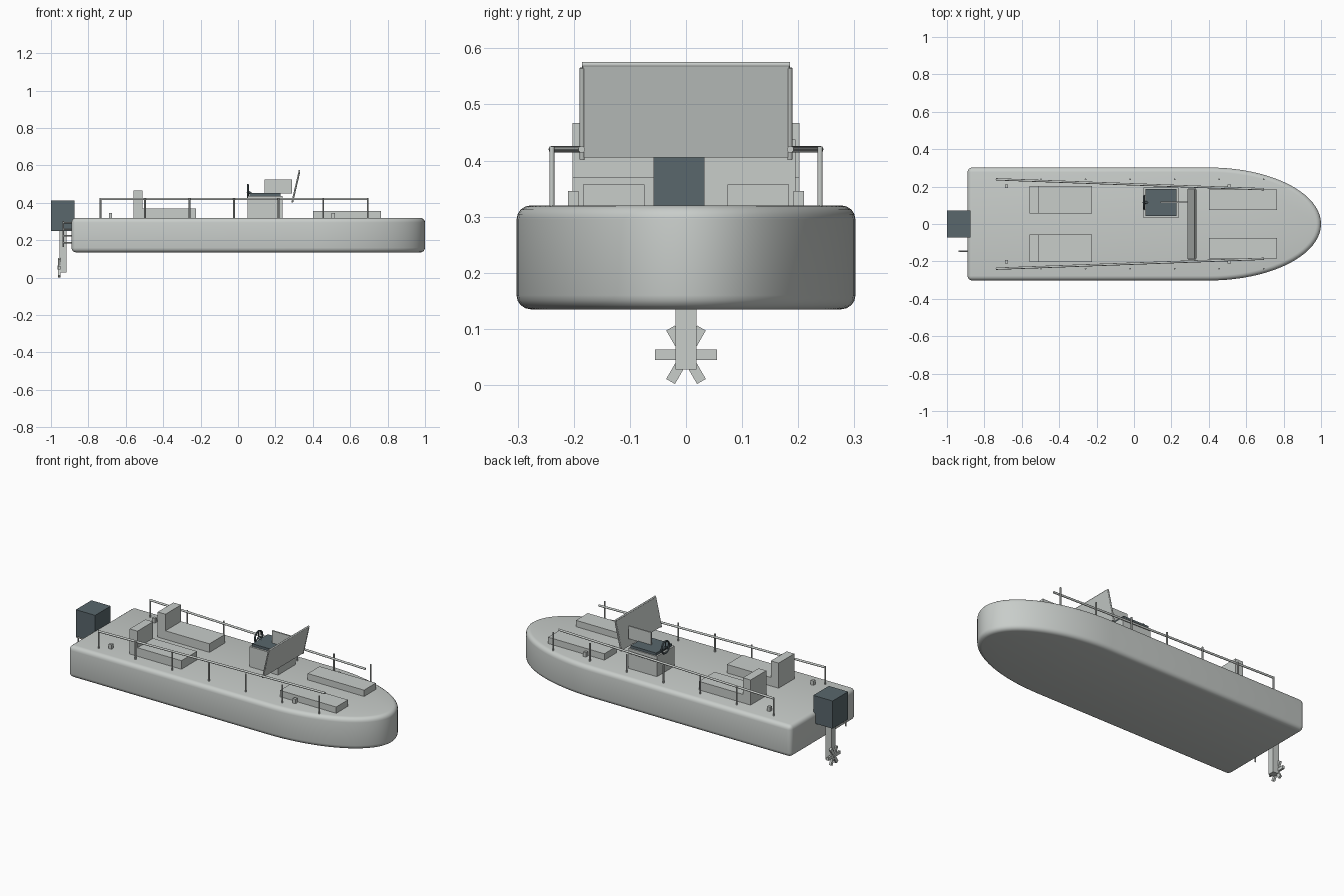
import bpy, bmesh, math
from mathutils import Vector, Matrix

if "Cube" in bpy.data.objects:
    bpy.data.objects.remove(bpy.data.objects["Cube"])


def material(name, rgb):
    m = bpy.data.materials.new(name)
    m.diffuse_color = (*rgb, 1)
    m.use_nodes = True
    m.node_tree.nodes["Principled BSDF"].inputs["Base Color"].default_value = m.diffuse_color
    return m


LIGHT = material("pale grey", (0.58, 0.61, 0.59))
DARK = material("dark slate", (0.10, 0.135, 0.15))


def finish(name, bm, mat, smooth=False):
    bmesh.ops.recalc_face_normals(bm, faces=bm.faces)
    me = bpy.data.meshes.new(name)
    bm.to_mesh(me)
    bm.free()
    me.materials.append(mat)
    ob = bpy.data.objects.new(name, me)
    bpy.context.collection.objects.link(ob)
    if smooth:
        bpy.ops.object.select_all(action='DESELECT')
        bpy.context.view_layer.objects.active = ob
        ob.select_set(True)
        bpy.ops.object.shade_smooth_by_angle(angle=math.radians(35))
    return ob


def box(name, x, y, z, mat=LIGHT, turn=None):
    """Box from (min, max) ranges, optionally turned about its centre."""
    bm = bmesh.new()
    size = [r[1] - r[0] for r in (x, y, z)]
    mid = Vector([(r[0] + r[1]) / 2 for r in (x, y, z)])
    mtx = Matrix.Translation(mid) @ (turn or Matrix()) @ Matrix.Diagonal((*size, 1))
    bmesh.ops.create_cube(bm, size=1, matrix=mtx)
    return finish(name, bm, mat)


def tube(name, a, b, r, mat=LIGHT, sides=12):
    a, b = Vector(a), Vector(b)
    d = b - a
    bm = bmesh.new()
    mtx = Matrix.Translation((a + b) / 2) @ d.to_track_quat('Z', 'Y').to_matrix().to_4x4()
    bmesh.ops.create_cone(bm, cap_ends=True, segments=sides, radius1=r, radius2=r,
                          depth=d.length, matrix=mtx)
    return finish(name, bm, mat, True)


# Hull: straight sides with an elliptical bow, extruded with rounded rims
bm = bmesh.new()
N = 40
outline = [(-0.89, -0.302)]
for i in range(N + 1):
    t = -math.pi / 2 + math.pi * i / N
    outline.append((0.4 + 0.6 * math.cos(t), 0.302 * math.sin(t)))
outline.append((-0.89, 0.302))
base = bm.faces.new([bm.verts.new((x, y, 0.135)) for x, y in outline])
top = bmesh.ops.extrude_face_region(bm, geom=[base])["geom"]
bmesh.ops.translate(bm, verts=[v for v in top if isinstance(v, bmesh.types.BMVert)],
                    vec=(0, 0, 0.185))
hull = finish("hull", bm, LIGHT)
bev = hull.modifiers.new("rounded rims", 'BEVEL')
bev.width, bev.segments = 0.025, 4
bev.limit_method, bev.angle_limit = 'ANGLE', math.radians(40)
bpy.context.view_layer.objects.active = hull
hull.select_set(True)
bpy.ops.object.modifier_apply(modifier=bev.name)
bpy.ops.object.shade_smooth_by_angle(angle=math.radians(35))

# Paired deck fittings
for side, s in (("left", 1), ("right", -1)):
    def span(a, b):
        return tuple(sorted((s * a, s * b)))
    box(f"stern_bench_{side}", (-0.51, -0.225), span(0.057, 0.202), (0.315, 0.37))
    box(f"stern_backrest_{side}", (-0.56, -0.51), span(0.057, 0.202), (0.315, 0.467))
    box(f"bow_bench_{side}", (0.40, 0.765), span(0.074, 0.184), (0.315, 0.357))
    for n, x in enumerate((-0.682, 0.51)):
        box(f"cleat_{side}_{n}", (x - 0.009, x + 0.009), span(0.192, 0.21), (0.315, 0.346))
    tube(f"hand_rail_{side}", (-0.737, s * 0.239, 0.42), (0.695, s * 0.186, 0.42), 0.006)
    for n in range(7):
        x = -0.735 + n * 0.238
        tube(f"rail_post_{side}_{n}", (x, s * 0.239, 0.315), (x, s * 0.239, 0.425), 0.0045)
    tube(f"windshield_post_{side}", (0.29, s * 0.185, 0.402), (0.328, s * 0.185, 0.565), 0.0045)

# Windshield leaning forward with a top bar
lean = math.atan2(0.038, 0.163)
box("windshield", (0.305, 0.313), (-0.184, 0.184), (0.404, 0.572), LIGHT,
    Matrix.Rotation(lean, 4, 'Y'))
tube("windshield_top_bar", (0.328, -0.185, 0.571), (0.328, 0.185, 0.571), 0.005)

# Helm console, dashboard and upright plate
box("console", (0.052, 0.237), (0.032, 0.195), (0.315, 0.438))
box("dashboard", (0.062, 0.227), (0.043, 0.188), (0.436, 0.453), DARK)
box("console_plate", (0.142, 0.29), (0.111, 0.119), (0.45, 0.525))

# Steering wheel: ring, spokes and hub
bm = bmesh.new()
M, K, R, r = 24, 8, 0.035, 0.005
ring = [[bm.verts.new((0.053 + r * math.sin(b),
                       0.115 + (R + r * math.cos(b)) * math.cos(a),
                       0.462 + (R + r * math.cos(b)) * math.sin(a)))
         for b in [2 * math.pi * j / K for j in range(K)]]
        for a in [2 * math.pi * i / M for i in range(M)]]
for i in range(M):
    for j in range(K):
        p, q = ring[i], ring[(i + 1) % M]
        bm.faces.new((p[j], q[j], q[(j + 1) % K], p[(j + 1) % K]))
finish("steering_wheel", bm, DARK, True)
for n in range(3):
    a = math.pi / 2 + n * 2 * math.pi / 3
    tube(f"wheel_spoke_{n}", (0.053, 0.115, 0.462),
         (0.053, 0.115 + R * math.cos(a), 0.462 + R * math.sin(a)), 0.003, DARK, 8)
tube("steering_column", (0.05, 0.115, 0.462), (0.075, 0.115, 0.445), 0.007, DARK)

# Outboard motor, leg and six-bladed propeller
box("motor_cowl", (-1.0, -0.875), (-0.072, 0.072), (0.25, 0.412), DARK)
box("motor_leg", (-0.955, -0.917), (-0.019, 0.019), (0.028, 0.255))
for n in range(3):
    box(f"propeller_blades_{n}", (-0.962, -0.95), (-0.055, 0.055), (0.045, 0.063), LIGHT,
        Matrix.Rotation(n * math.pi / 3, 4, 'X'))
tube("propeller_hub", (-0.966, 0, 0.054), (-0.95, 0, 0.054), 0.011)

# Boarding ladder on the stern
tube("ladder_rail", (-0.935, -0.145, 0.165), (-0.935, -0.145, 0.302), 0.004)
for n in range(4):
    z = 0.187 + n * 0.036
    tube(f"ladder_rung_{n}", (-0.938, -0.145, z), (-0.885, -0.145, z), 0.004)
